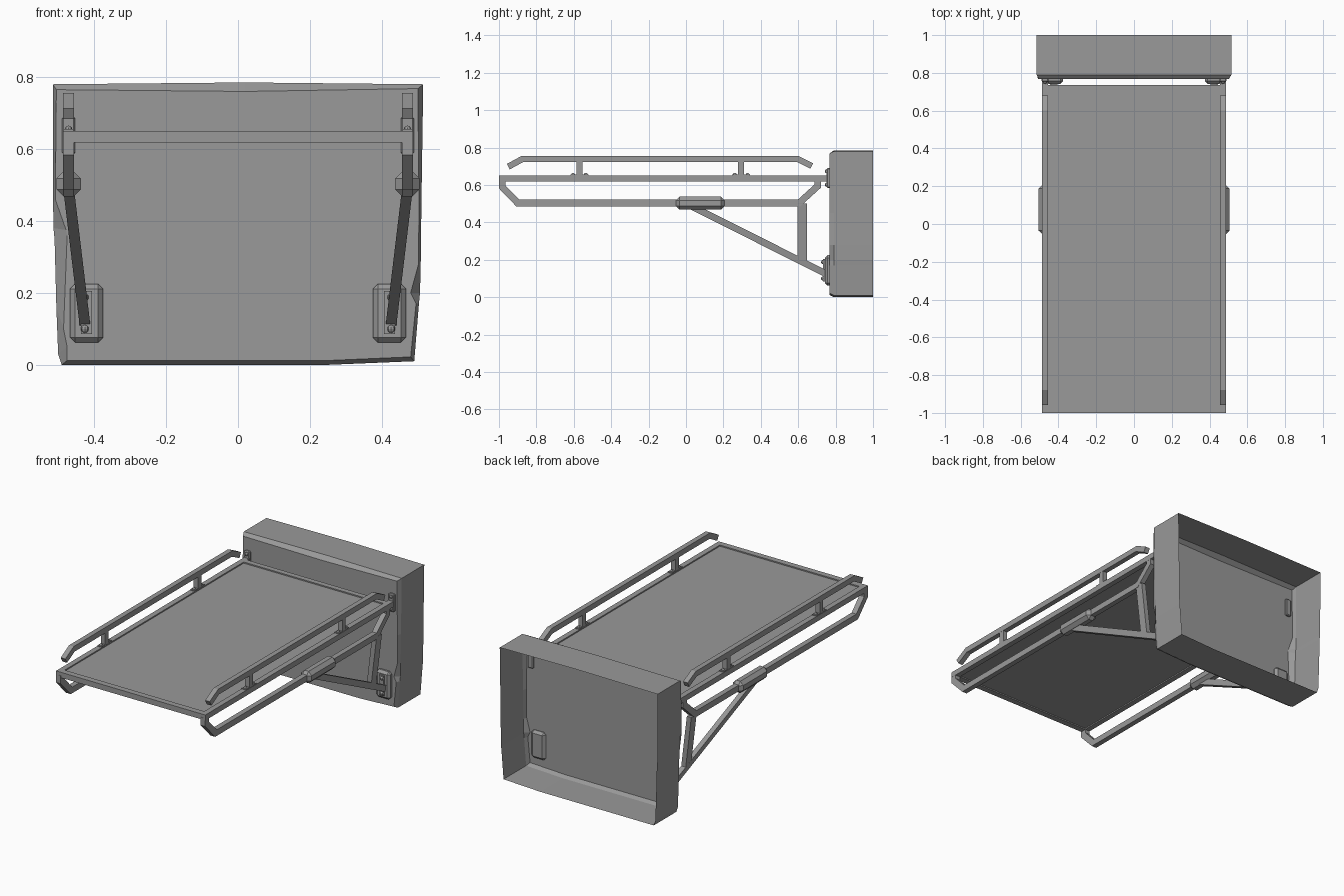
import bpy
import bmesh
from mathutils import Vector

cube = bpy.data.objects.get("Cube")
if cube:
    bpy.data.objects.remove(cube, do_unlink=True)

grey = bpy.data.materials.new("plain grey")
grey.use_nodes = True
colour = (0.32, 0.32, 0.32, 1)
grey.diffuse_color = colour
grey.node_tree.nodes["Principled BSDF"].inputs["Base Color"].default_value = colour


def finish(name, bm):
    """Turn a bmesh into a grey object in the scene."""
    bmesh.ops.recalc_face_normals(bm, faces=bm.faces)
    mesh = bpy.data.meshes.new(name)
    bm.to_mesh(mesh)
    bm.free()
    mesh.materials.append(grey)
    obj = bpy.data.objects.new(name, mesh)
    bpy.context.collection.objects.link(obj)
    return obj


def box(name, low, high, bevel=0.0):
    """Axis-aligned box between two corners, optionally chamfered."""
    bm = bmesh.new()
    bmesh.ops.create_cube(bm, size=1)
    low, high = Vector(low), Vector(high)
    for v in bm.verts:
        v.co = (low + high) / 2 + v.co * (high - low)
    if bevel:
        bmesh.ops.bevel(bm, geom=list(bm.edges), offset=bevel, segments=1,
                        affect='EDGES', profile=0.5)
    return finish(name, bm)


def bar(name, path, thick, width, x_at):
    """Mitred square tube along a (y, z) path; x_at gives its x at a height."""
    points = [Vector(p) for p in path]
    bm = bmesh.new()
    rings = []
    for i, p in enumerate(points):
        before = (p - points[i - 1]).normalized() if i else None
        after = (points[i + 1] - p).normalized() if i + 1 < len(points) else None
        a, b = before or after, after or before
        n = Vector((-a.y - b.y, a.x + b.x)).normalized()
        n *= thick / 2 / n.dot(Vector((-a.y, a.x)))
        ring = []
        for sx, sn in ((-1, -1), (1, -1), (1, 1), (-1, 1)):
            q = p + n * sn
            ring.append(bm.verts.new((x_at(q.y) + sx * width / 2, q.x, q.y)))
        rings.append(ring)
    for r, t in zip(rings, rings[1:]):
        for k in range(4):
            j = (k + 1) % 4
            bm.faces.new((r[k], r[j], t[j], t[k]))
    bm.faces.new(rings[0])
    bm.faces.new(rings[-1])
    return finish(name, bm)


def bolt(name, centre, radius):
    """Small domed bolt head."""
    bm = bmesh.new()
    bmesh.ops.create_uvsphere(bm, u_segments=8, v_segments=6, radius=radius)
    bmesh.ops.translate(bm, verts=bm.verts, vec=centre)
    return finish(name, bm)


# Wall block: open-backed shell, each row is the outline then the chipped front edge
outline = [
    (-.515, .78, -.505, .765), (.02, .785, .02, .76), (.515, .78, .5, .768),
    (.51, .45, .503, .45), (.508, .28, .502, .28), (.506, .2, .48, .2),
    (.503, .17, .495, .17), (.49, .01, .48, .022), (.25, 0, .25, .012),
    (-.49, 0, -.475, .012), (-.5, .03, -.475, .05), (-.505, .16, -.485, .1),
    (-.51, .35, -.475, .36), (-.513, .38, -.478, .375), (-.514, .45, -.508, .46),
]
bm = bmesh.new()
back = [bm.verts.new((x, 1, z)) for x, z, u, w in outline]
middle = [bm.verts.new((x, 0.79, z)) for x, z, u, w in outline]
front = [bm.verts.new((u, 0.767, w)) for x, z, u, w in outline]
for loop, following in ((back, middle), (middle, front)):
    for i in range(len(loop)):
        bm.faces.new((loop[i - 1], loop[i], following[i], following[i - 1]))
bm.faces.new(front)
finish("wall_block", bm)

# Deck panel and its cross beams
box("deck_panel", (-.46, -.97, .625), (.46, .71, .643))
box("front_beam", (-.487, -1, .618), (.487, -.965, .65))
box("back_beam", (-.487, .703, .618), (.487, .735, .65))

for side, label in ((-1, "right"), (1, "left")):
    x = side * 0.471

    def straight(z):
        return side * 0.471

    def leaning(z):
        return side * (0.471 - 0.12 * (0.49 - z))

    # Side frame: main beam and the bent tube below it
    bar(label + "_side_beam", [(-1, .634), (.765, .634)], .032, .032, straight)
    bar(label + "_lower_tube",
        [(-.983, .63), (-.983, .59), (-.9, .504), (.605, .504), (.705, .595), (.705, .63)],
        .036, .031, straight)

    # Guard rail with two bolted posts
    bar(label + "_guard_rail",
        [(-.95, .698), (-.875, .739), (.598, .739), (.672, .702)], .033, .03, straight)
    for y, place in ((-.57, "front"), (.295, "back")):
        post = label + "_" + place + "_post"
        box(post, (x - .014, y - .016, .648), (x + .014, y + .016, .725))
        box(post + "_foot", (x - .014, y - .048, .648), (x + .014, y + .048, .655))
        for step in (-1, 1):
            bolt(post + "_bolt", (x, y + step * .034, .655), .01)

    # Sleeve around the tube where the brace starts
    box(label + "_sleeve", (x - .034, -.055, .468), (x + .034, .207, .538), .02)

    # Leaning brace and upright
    bar(label + "_brace", [(.03, .486), (.75, .125)], .036, .03, leaning)
    bar(label + "_upright", [(.621, .5), (.621, .19)], .05, .029, leaning)

    # Lower mounting pad, passing through the wall sheet
    pad = side * 0.421
    box(label + "_mounting_pad", (pad - .046, .742, .062), (pad + .046, .785, .225), .014)
    box(label + "_brace_foot", (pad - .015, .733, .085), (pad + .015, .745, .205))
    for z in (.1, .188):
        bolt(label + "_pad_bolt", (pad + side * .005, .733, z), .011)

    # Upper mounting plate
    box(label + "_upper_plate", (x - .018, .752, .585), (x + .018, .78, .69), .005)
    for z in (.602, .673):
        bolt(label + "_plate_bolt", (x, .752, z), .01)
